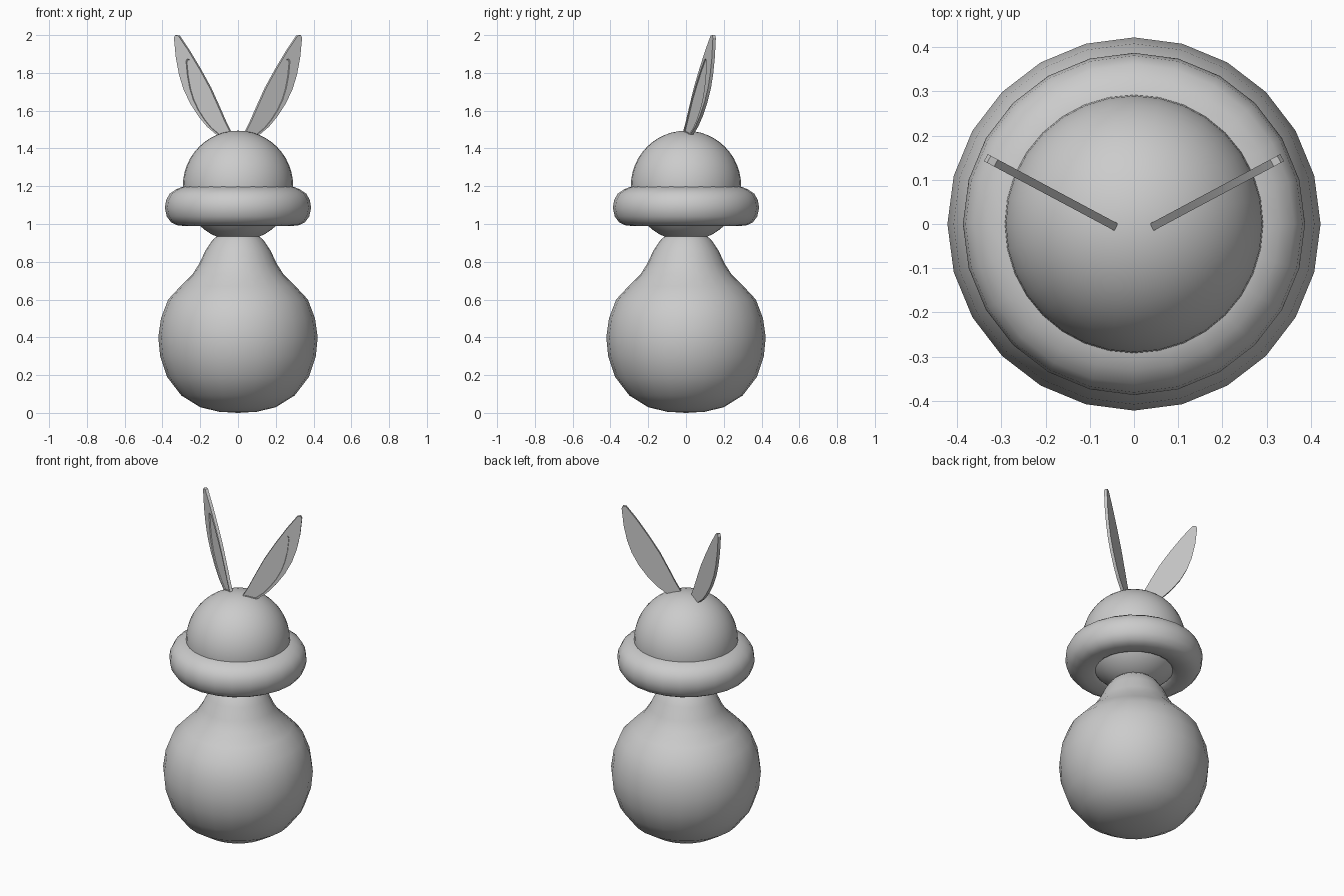
import bpy
import bmesh
import math
from mathutils import Vector

cube = bpy.data.objects.get("Cube")
if cube:
    bpy.data.objects.remove(cube, do_unlink=True)

# Single plain material
grey = bpy.data.materials.new("plain_grey")
grey.use_nodes = True
GREY = (0.6, 0.6, 0.6, 1)
grey.diffuse_color = GREY
grey.node_tree.nodes["Principled BSDF"].inputs["Base Color"].default_value = GREY


def finish(bm, name, angle):
    """Turn a bmesh into a shaded object."""
    bmesh.ops.recalc_face_normals(bm, faces=bm.faces)
    mesh = bpy.data.meshes.new(name)
    bm.to_mesh(mesh)
    bm.free()
    mesh.materials.append(grey)
    obj = bpy.data.objects.new(name, mesh)
    bpy.context.collection.objects.link(obj)
    bpy.ops.object.select_all(action="DESELECT")
    obj.select_set(True)
    bpy.context.view_layer.objects.active = obj
    bpy.ops.object.shade_smooth_by_angle(angle=math.radians(angle))
    return obj


def lathe(name, profile, sides, closed=False):
    """Spin an (r, z) profile around the z axis."""
    bm = bmesh.new()
    verts = [bm.verts.new((0, r, z)) for r, z in profile]
    pairs = list(zip(verts, verts[1:]))
    if closed:
        pairs.append((verts[-1], verts[0]))
    edges = [bm.edges.new(p) for p in pairs]
    bmesh.ops.spin(bm, geom=verts + edges, cent=(0, 0, 0), axis=(0, 0, 1),
                   angle=math.tau, steps=sides)
    bmesh.ops.remove_doubles(bm, verts=bm.verts, dist=0.0005)
    return finish(bm, name, 60)


# Pear-shaped body with a rounded neck hidden in the head
lathe("body", [(0, 0), (0.1, 0.006), (0.2, 0.03), (0.3, 0.092), (0.375, 0.19),
               (0.412, 0.3), (0.422, 0.4), (0.408, 0.5), (0.37, 0.6),
               (0.305, 0.67), (0.24, 0.735), (0.205, 0.79), (0.172, 0.86),
               (0.135, 0.915), (0.1, 0.945), (0.05, 0.965), (0, 0.97)], 24)

# Round head
bm = bmesh.new()
bmesh.ops.create_uvsphere(bm, u_segments=32, v_segments=24, radius=0.292)
bmesh.ops.translate(bm, verts=bm.verts, vec=(0, 0, 1.202))
finish(bm, "head", 60)

# Rolled brim, flatter underneath
lathe("brim", [(0.2, 1.02), (0.235, 0.998), (0.29, 0.99), (0.325, 0.994),
               (0.355, 1.01), (0.377, 1.04), (0.387, 1.085), (0.381, 1.125),
               (0.362, 1.16), (0.33, 1.182), (0.295, 1.197), (0.25, 1.2),
               (0.2, 1.1)], 24, closed=True)


# Flat leaf-shaped ears with a shallow recessed panel on the front
OUTLINE = [(0.04, 1.49), (0.11, 1.473), (0.16, 1.515), (0.205, 1.57),
           (0.25, 1.64), (0.285, 1.715), (0.308, 1.79), (0.325, 1.88),
           (0.335, 1.985), (0.328, 2.0), (0.312, 1.997), (0.26, 1.92),
           (0.2, 1.82), (0.145, 1.72), (0.1, 1.62), (0.065, 1.54)]
THICK, RECESS = 0.018, 0.006


def ear(name, side):
    bm = bmesh.new()
    normal = Vector((0.47, -0.88, 0))

    def ring(scale, depth):
        verts = []
        for x, z in OUTLINE:
            x, z = 0.08 + (x - 0.08) * scale, 1.495 + (z - 1.495) * scale
            p = Vector((x, -0.009 + (x - 0.037) * 0.534, z)) + normal * depth
            verts.append(bm.verts.new((p.x * side, p.y, p.z)))
        return verts

    half = THICK / 2
    rings = [ring(1, -half), ring(1, half), ring(0.75, half),
             ring(0.74, half - RECESS)]
    count = len(OUTLINE)
    for a, b in zip(rings, rings[1:]):
        for i in range(count):
            j = (i + 1) % count
            bm.faces.new((a[i], a[j], b[j], b[i]))
    bm.faces.new(rings[0])
    bm.faces.new(rings[-1])
    finish(bm, name, 30)


ear("left_ear", 1)
ear("right_ear", -1)
